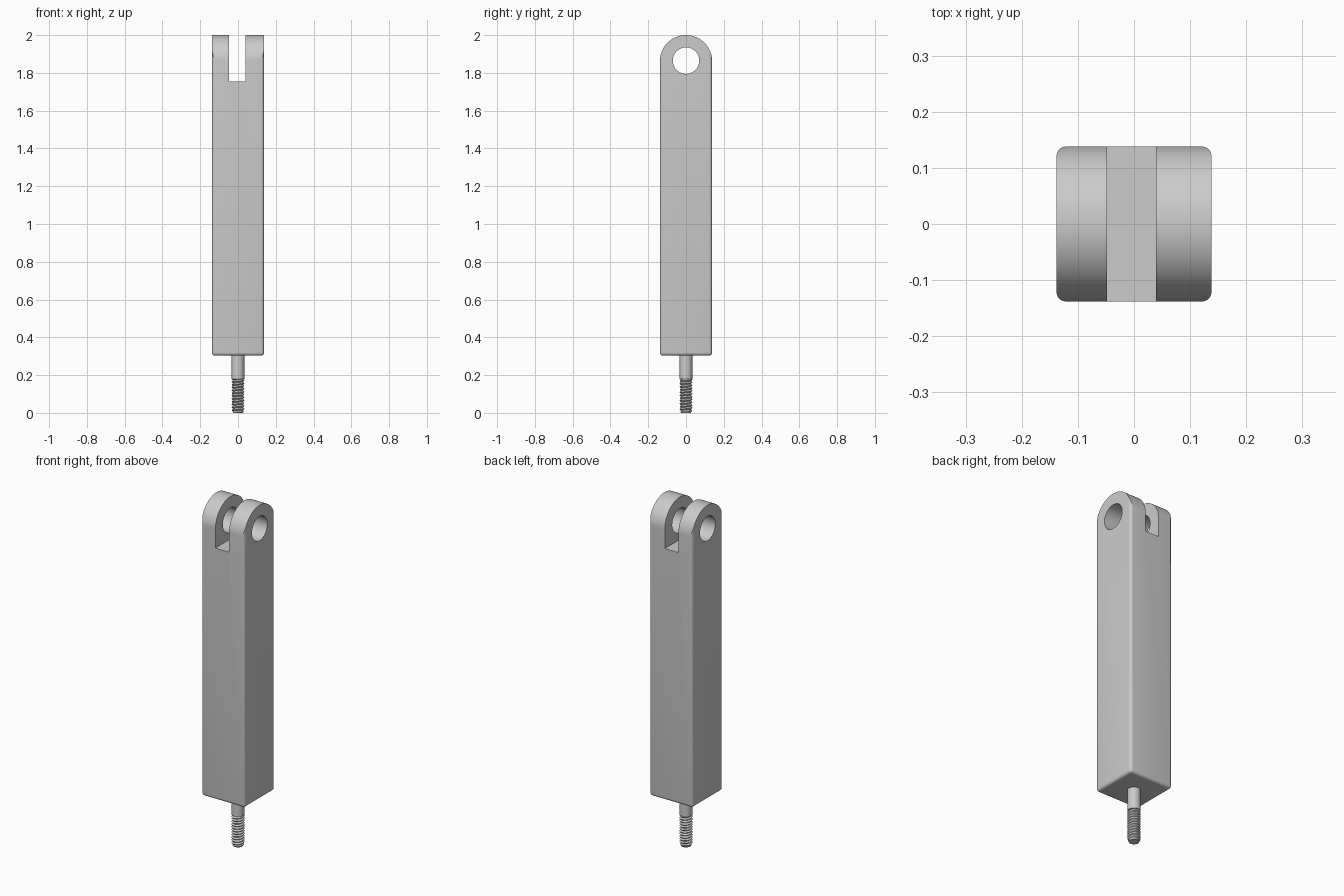
import bpy, bmesh, math
from mathutils import Matrix, Vector

if "Cube" in bpy.data.objects:
    bpy.data.objects.remove(bpy.data.objects["Cube"])

HALF, BASE, TOP = 0.138, 0.303, 2.0
EYE_Z = TOP - HALF

steel = bpy.data.materials.new("grey steel")
steel.use_nodes = True
GREY = (0.6, 0.6, 0.6, 1)
steel.diffuse_color = GREY
steel.node_tree.nodes["Principled BSDF"].inputs["Base Color"].default_value = GREY


def finish(bm, name):
    bmesh.ops.recalc_face_normals(bm, faces=bm.faces)
    mesh = bpy.data.meshes.new(name)
    bm.to_mesh(mesh)
    bm.free()
    mesh.materials.append(steel)
    obj = bpy.data.objects.new(name, mesh)
    bpy.context.collection.objects.link(obj)
    return obj


def box(bm, low, high):
    low, high = Vector(low), Vector(high)
    scale = Matrix.Diagonal((high - low).to_4d())
    bmesh.ops.create_cube(bm, size=1, matrix=Matrix.Translation((low + high) / 2) @ scale)


def cylinder(bm, radius, low, high, segments=48):
    bmesh.ops.create_cone(bm, cap_ends=True, segments=segments, radius1=radius, radius2=radius,
                          depth=high - low, matrix=Matrix.Translation((0, 0, (low + high) / 2)))


def smooth(obj, angle):
    bpy.ops.object.select_all(action='DESELECT')
    obj.select_set(True)
    bpy.context.view_layer.objects.active = obj
    bpy.ops.object.shade_smooth_by_angle(angle=math.radians(angle))


# Square bar with rounded corners and a rounded lower rim
bm = bmesh.new()
box(bm, (-HALF, -HALF, BASE), (HALF, HALF, TOP + 0.1))
rim = [e for e in bm.edges if min(v.co.z for v in e.verts) < TOP]
bmesh.ops.bevel(bm, geom=rim, offset=0.016, segments=5, profile=0.5, affect='EDGES')
bar = finish(bm, "clevis_bar")

# Rounded top outline, swept across x
bm = bmesh.new()
radius = HALF + 0.0002
outline = [(-radius, 0), (radius, 0)]
outline += [(radius * math.cos(math.pi * i / 64), EYE_Z + radius * math.sin(math.pi * i / 64))
            for i in range(65)]
outline.append((-radius, 0))
face = bm.faces.new([bm.verts.new((-0.3, y, z)) for y, z in outline[1:-1]] +
                    [bm.verts.new((-0.3, -radius, 0))])
sweep = bmesh.ops.extrude_face_region(bm, geom=[face])["geom"]
bmesh.ops.translate(bm, vec=(0.6, 0, 0), verts=[v for v in sweep if isinstance(v, bmesh.types.BMVert)])
arch = finish(bm, "arch_cutter")

# Fork slot, slightly off centre
bm = bmesh.new()
box(bm, (-0.048, -0.3, 1.755), (0.039, 0.3, 2.3))
slot = finish(bm, "slot_cutter")

# Pin hole through both fork arms
bm = bmesh.new()
cylinder(bm, 0.07, -0.3, 0.3, 64)
bmesh.ops.transform(bm, verts=bm.verts,
                    matrix=Matrix.Translation((0, 0, EYE_Z + 0.003)) @ Matrix.Rotation(math.pi / 2, 4, 'Y'))
hole = finish(bm, "hole_cutter")

for cutter, operation in ((arch, 'INTERSECT'), (slot, 'DIFFERENCE'), (hole, 'DIFFERENCE')):
    mod = bar.modifiers.new(cutter.name, 'BOOLEAN')
    mod.object, mod.operation, mod.solver = cutter, operation, 'EXACT'
    bpy.context.view_layer.objects.active = bar
    bpy.ops.object.modifier_apply(modifier=mod.name)
    bpy.data.objects.remove(cutter)
smooth(bar, 25)

# Plain shank
bm = bmesh.new()
cylinder(bm, 0.034, 0.18, BASE + 0.02)
smooth(finish(bm, "shank"), 30)

# Threaded end: crest and root helices joined into one ridge
STEPS, PITCH, THREAD_TOP = 32, 0.015, 0.18
bm = bmesh.new()


def helix(radius, lift):
    points = []
    for i in range(STEPS * 15):
        z = (i / STEPS - 1.5 + lift) * PITCH
        z = min(max(z, 0), THREAD_TOP)
        r = min(radius, 0.027 + z * 0.5)
        a = math.tau * i / STEPS
        points.append(bm.verts.new((r * math.cos(a), r * math.sin(a), z)))
    return points


crest, root = helix(0.034, 0), helix(0.027, 0.5)
for i in range(len(crest) - 1):
    bm.faces.new((crest[i], crest[i + 1], root[i + 1], root[i]))
    if i + STEPS + 1 < len(crest):
        bm.faces.new((root[i], root[i + 1], crest[i + 1 + STEPS], crest[i + STEPS]))
bmesh.ops.remove_doubles(bm, verts=bm.verts, dist=0.00001)
smooth(finish(bm, "thread"), 30)

# Solid core under the thread
bm = bmesh.new()
cylinder(bm, 0.0272, 0, BASE, STEPS)
smooth(finish(bm, "thread_core"), 30)
